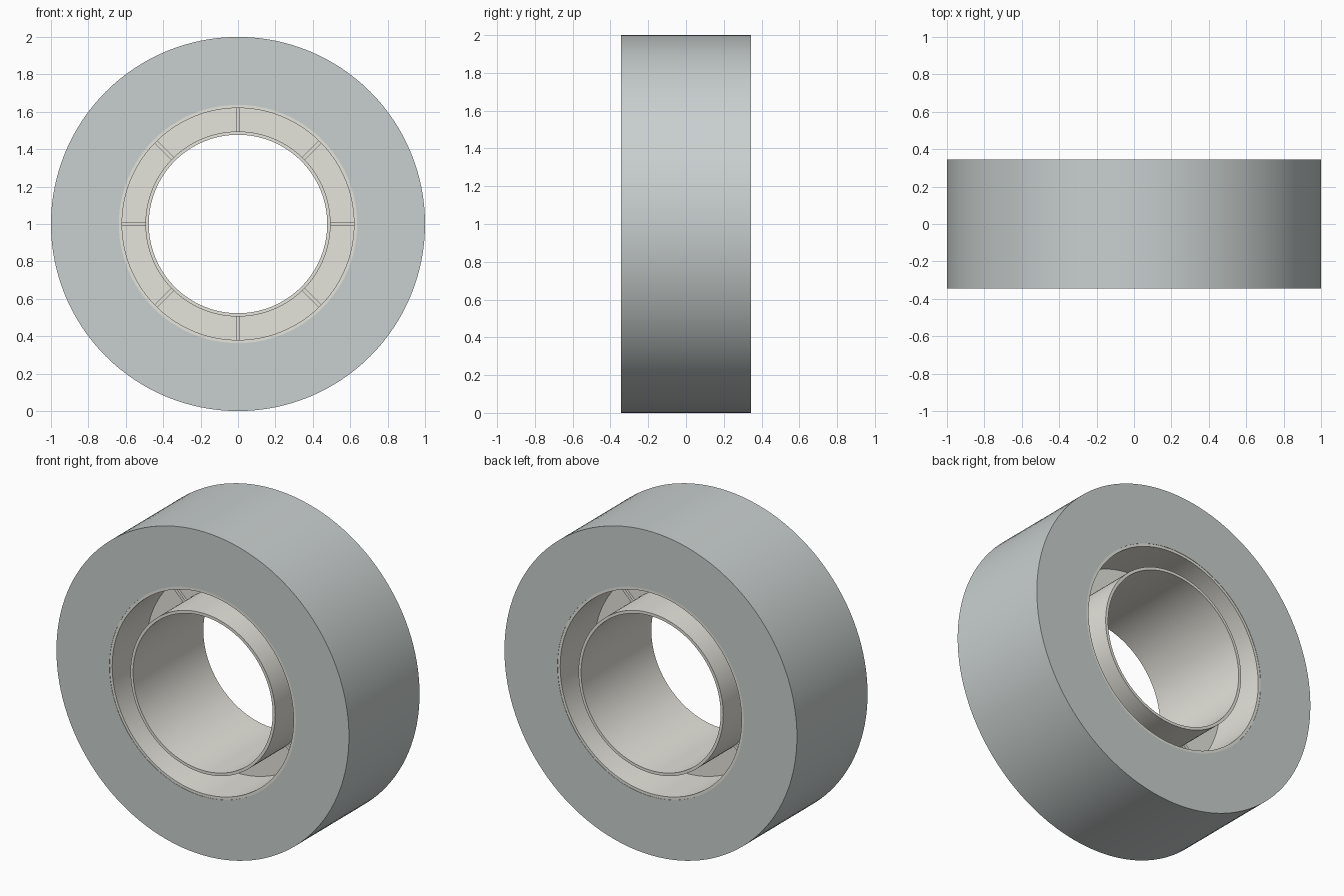
import bpy, bmesh, math
from mathutils import Matrix, Vector

if "Cube" in bpy.data.objects:
    bpy.data.objects.remove(bpy.data.objects["Cube"])

SEG = 128
CENTRE = Vector((0, 0, 1))


def material(name, colour):
    m = bpy.data.materials.new(name)
    m.diffuse_color = (*colour, 1)
    m.use_nodes = True
    m.node_tree.nodes["Principled BSDF"].inputs["Base Color"].default_value = m.diffuse_color
    return m


def finish(bm, name, mat, smooth=True):
    bmesh.ops.recalc_face_normals(bm, faces=bm.faces)
    me = bpy.data.meshes.new(name)
    bm.to_mesh(me)
    bm.free()
    ob = bpy.data.objects.new(name, me)
    bpy.context.collection.objects.link(ob)
    me.materials.append(mat)
    if smooth:
        bpy.ops.object.select_all(action='DESELECT')
        ob.select_set(True)
        bpy.context.view_layer.objects.active = ob
        bpy.ops.object.shade_smooth_by_angle(angle=math.radians(30))
    return ob


def lathe(name, profile, mat):
    """Spin a closed (radius, y) profile about the y axis through CENTRE."""
    bm = bmesh.new()
    rings = []
    for i in range(SEG):
        a = 2 * math.pi * i / SEG
        rings.append([bm.verts.new((r * math.cos(a), y, 1 + r * math.sin(a)))
                      for r, y in profile])
    n = len(profile)
    for i in range(SEG):
        p, q = rings[i], rings[(i + 1) % SEG]
        for j in range(n):
            k = (j + 1) % n
            bm.faces.new((p[j], p[k], q[k], q[j]))
    return finish(bm, name, mat)


tape_grey = material("tape_grey", (0.58, 0.63, 0.62))
core_cream = material("core_cream", (0.78, 0.77, 0.71))

# Wound roll of tape
H = 0.345
lathe("tape_roll", [(0.637, -H), (1.0, -H), (1.0, H), (0.637, H)], tape_grey)

# Core: outer and inner sleeves joined by a thin central web
h, w = 0.343, 0.01
lathe("core", [(0.637, -h), (0.637, h), (0.62, h), (0.62, w), (0.495, w),
               (0.495, h), (0.477, h), (0.477, -h), (0.495, -h),
               (0.495, -w), (0.62, -w), (0.62, -h)], core_cream)

# Eight low stiffening ribs standing on both faces of the web
bm = bmesh.new()
for i in range(8):
    m = (Matrix.Translation(CENTRE) @ Matrix.Rotation(i * math.pi / 4, 4, 'Y')
         @ Matrix.Translation((0.5575, 0, 0))
         @ Matrix.Diagonal((0.135, 0.05, 0.02, 1)))
    bmesh.ops.create_cube(bm, size=1, matrix=m)
finish(bm, "core_ribs", core_cream, smooth=False)
